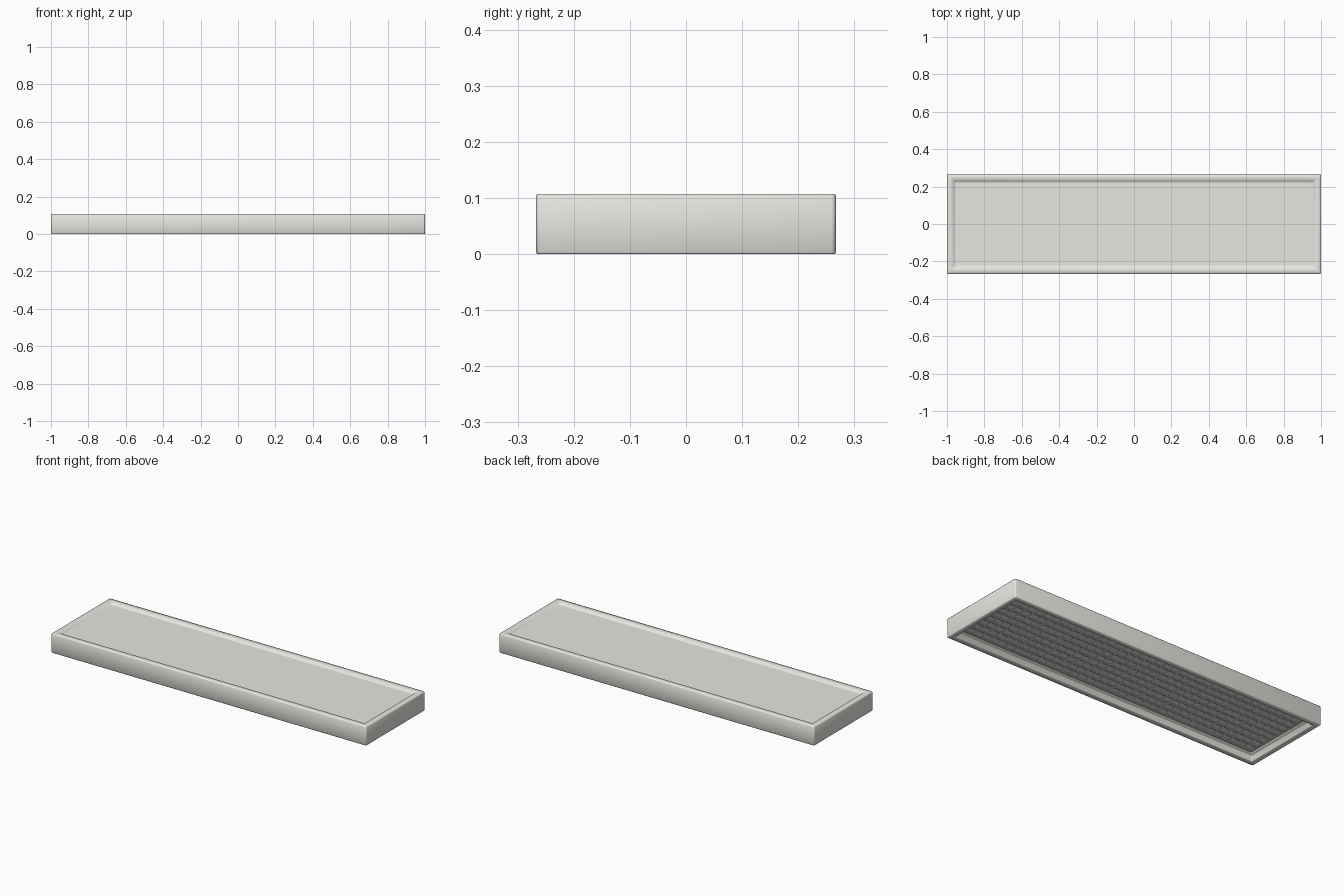
import bpy, bmesh, math

if "Cube" in bpy.data.objects:
    bpy.data.objects.remove(bpy.data.objects["Cube"])

HX, HY, H = 1.0, 0.267, 0.107          # half length, half width, height


def material(name, rgb):
    m = bpy.data.materials.new(name)
    m.diffuse_color = (*rgb, 1)
    m.use_nodes = True
    m.node_tree.nodes["Principled BSDF"].inputs["Base Color"].default_value = m.diffuse_color
    return m


shell_grey = material("warm_light_grey", (0.79, 0.80, 0.75))


def finish(name, bm, mat, smooth):
    bmesh.ops.recalc_face_normals(bm, faces=bm.faces)
    me = bpy.data.meshes.new(name)
    bm.to_mesh(me)
    bm.free()
    me.materials.append(mat)
    for p in me.polygons:
        p.use_smooth = smooth
    ob = bpy.data.objects.new(name, me)
    bpy.context.collection.objects.link(ob)
    return ob


def ring(bm, inset, z, r=0.008, steps=3):
    """Rectangular loop with slightly rounded corners."""
    out = []
    for k, (sx, sy) in enumerate([(1, 1), (-1, 1), (-1, -1), (1, -1)]):
        for i in range(steps + 1):
            a = math.pi / 2 * (k + i / steps)
            out.append(bm.verts.new((sx * (HX - inset - r) + r * math.cos(a),
                                     sy * (HY - inset - r) + r * math.sin(a), z)))
    return out


# Shell: one lofted profile from the top tray, over the rim, to the underside recess
profile = [(0.050, H - 0.010), (0.0415, H - 0.010), (0.040, H - 0.009),
           (0.033, H), (0.018, H), (0.0015, H), (0, H - 0.003),
           (0, 0.003), (0.0015, 0), (0.028, 0), (0.031, 0.003),
           (0.034, 0.028), (0.037, 0.030), (0.056, 0.030), (0.056, 0.046)]
bm = bmesh.new()
loops = [ring(bm, d, z) for d, z in profile]
for a, b in zip(loops, loops[1:]):
    n = len(a)
    for i in range(n):
        bm.faces.new((a[i], a[(i + 1) % n], b[(i + 1) % n], b[i]))
bm.faces.new(loops[0])
bm.faces.new(loops[-1])
finish("housing", bm, shell_grey, True)


def add_box(bm, center, size):
    for v in bmesh.ops.create_cube(bm, size=1)["verts"]:
        v.co = [c + p * s for c, p, s in zip(center, v.co, size)]


# Grille: backing plate with crossing bars
GX, GY = HX - 0.057, HY - 0.057
bm = bmesh.new()
add_box(bm, (0, 0, 0.040), (2 * GX, 2 * GY, 0.010))
finish("grille_backing", bm, shell_grey, False)

COLS, ROWS, BAR = 36, 8, 0.010
bm = bmesh.new()
for i in range(COLS + 1):
    x = (GX - BAR / 2) * (2 * i / COLS - 1)
    add_box(bm, (x, 0, 0.0345), (BAR, 2 * GY, 0.005))
for j in range(ROWS + 1):
    y = (GY - BAR / 2) * (2 * j / ROWS - 1)
    add_box(bm, (0, y, 0.034), (2 * GX, BAR, 0.006))
finish("grille_bars", bm, shell_grey, False)
